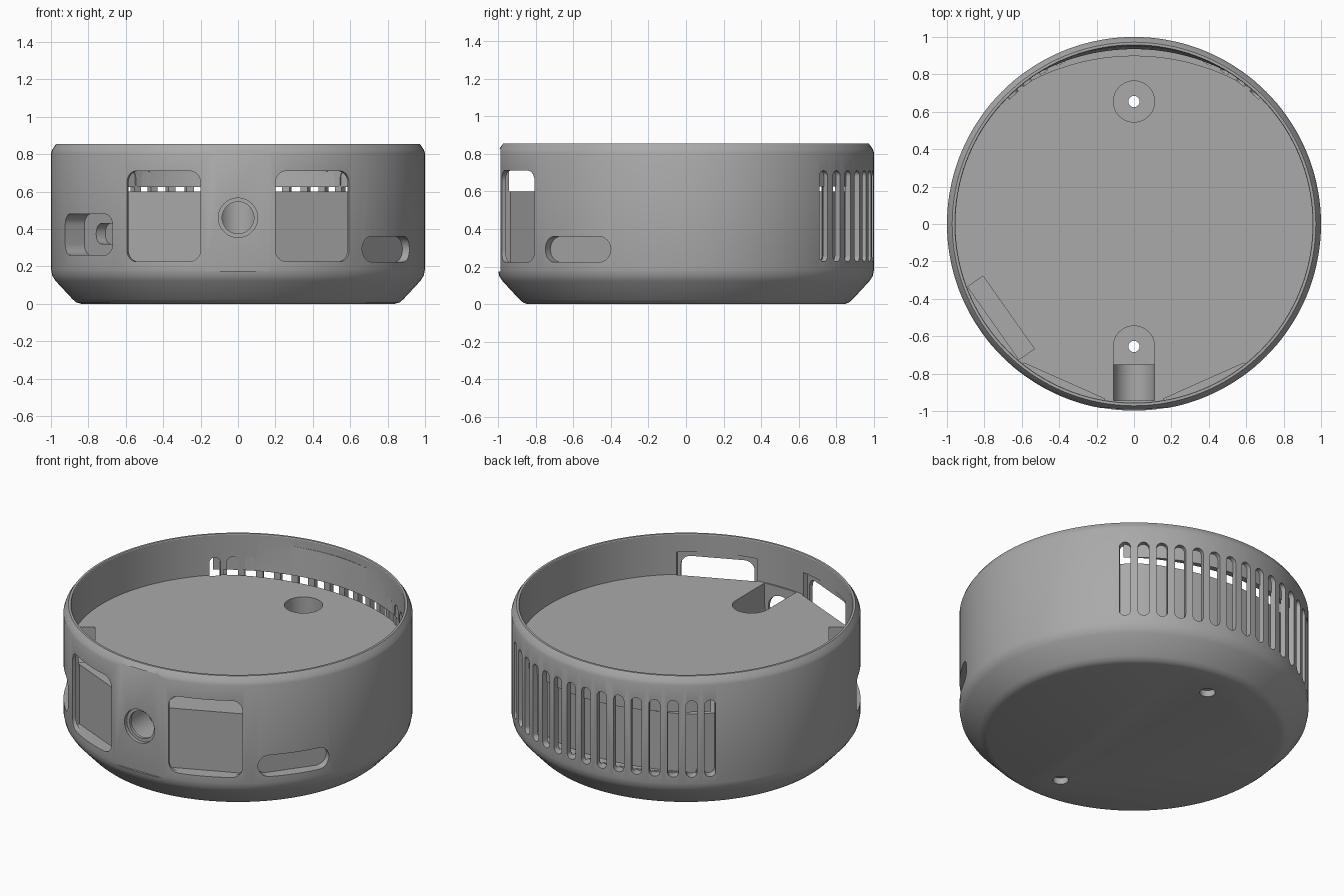
import bpy, bmesh, math
from mathutils import Vector

if "Cube" in bpy.data.objects:
    bpy.data.objects.remove(bpy.data.objects["Cube"])

grey = bpy.data.materials.new("grey plastic")
grey.diffuse_color = (0.40, 0.40, 0.40, 1)
grey.use_nodes = True
grey.node_tree.nodes["Principled BSDF"].inputs["Base Color"].default_value = grey.diffuse_color


def new_object(name, bm):
    bmesh.ops.recalc_face_normals(bm, faces=bm.faces)
    mesh = bpy.data.meshes.new(name)
    bm.to_mesh(mesh)
    bm.free()
    ob = bpy.data.objects.new(name, mesh)
    bpy.context.collection.objects.link(ob)
    mesh.materials.append(grey)
    return ob


def add_prism(bm, lower, upper):
    """Closed prism between two matching loops of 3D points."""
    a = [bm.verts.new(p) for p in lower]
    b = [bm.verts.new(p) for p in upper]
    n = len(a)
    bm.faces.new(a)
    bm.faces.new(b)
    for i in range(n):
        j = (i + 1) % n
        bm.faces.new((a[i], a[j], b[j], b[i]))


def rounded_rect(hw, hh, r, n=8):
    pts = []
    for k, (sx, sy) in enumerate(((1, 1), (-1, 1), (-1, -1), (1, -1))):
        for i in range(n + 1):
            t = math.radians(90 * (k + i / n))
            p = (sx * (hw - r) + r * math.cos(t), sy * (hh - r) + r * math.sin(t))
            if not pts or math.dist(p, pts[-1]) > 1e-4:
                pts.append(p)
    if math.dist(pts[0], pts[-1]) < 1e-4:
        pts.pop()
    return pts


def circle(r, n=48):
    return [(r * math.cos(2 * math.pi * i / n), r * math.sin(2 * math.pi * i / n)) for i in range(n)]


def rectangle(hw, hh):
    return [(hw, hh), (-hw, hh), (-hw, -hh), (hw, -hh)]


def radial(bm, angle, z, outline, d0, d1):
    """Prism facing outward at an angle, between distances d0 and d1 from the axis."""
    a = math.radians(angle)
    n, t = Vector((math.cos(a), math.sin(a), 0)), Vector((-math.sin(a), math.cos(a), 0))
    loops = [[n * d + t * u + Vector((0, 0, z + v)) for u, v in outline] for d in (d0, d1)]
    add_prism(bm, *loops)


def upright(bm, low, high, z0, z1):
    add_prism(bm, [(x, y, z0) for x, y in low], [(x, y, z1) for x, y in high])


def crescent(r, peak, half=43.5, n=40):
    """Region at the back between a circle and a flatter inner arc."""
    h = math.radians(half)
    ex, ey = r * math.sin(h), r * math.cos(h)
    s = peak - ey
    big = (ex * ex + s * s) / (2 * s)
    cy, g = peak - big, math.asin(ex / big)
    steps = [-1 + 2 * i / n for i in range(n + 1)]
    outer = [(r * math.sin(h * k), r * math.cos(h * k)) for k in steps]
    inner = [(big * math.sin(g * k), cy + big * math.cos(g * k)) for k in reversed(steps)]
    return outer + inner[1:-1]


# Round body with solid base and raised rim
profile = [(0.84, 0), (0.865, 0.008), (0.885, 0.025), (0.975, 0.122), (0.993, 0.15), (1, 0.185),
           (1, 0.805), (0.993, 0.825), (0.972, 0.855), (0.958, 0.855), (0.955, 0.85), (0.955, 0.6)]
SEG = 144
bm = bmesh.new()
rings = [[bm.verts.new((r * math.cos(2 * math.pi * i / SEG), r * math.sin(2 * math.pi * i / SEG), z))
          for i in range(SEG)] for r, z in profile]
for p, q in zip(rings, rings[1:]):
    for i in range(SEG):
        j = (i + 1) % SEG
        bm.faces.new((p[i], p[j], q[j], q[i]))
bm.faces.new(rings[0])
bm.faces.new(rings[-1])
body = new_object("round_case", bm)


def combine(operation, build):
    bm = bmesh.new()
    build(bm)
    tool = new_object("helper", bm)
    mod = body.modifiers.new("combine", "BOOLEAN")
    mod.operation, mod.object, mod.solver = operation, tool, "EXACT"
    bpy.context.view_layer.update()
    mesh = bpy.data.meshes.new_from_object(body.evaluated_get(bpy.context.evaluated_depsgraph_get()))
    body.modifiers.clear()
    body.data = mesh
    bpy.data.objects.remove(tool)


def cut(build):
    combine("DIFFERENCE", build)


# Flat front pad
cut(lambda b: radial(b, -90, 0.5, rectangle(0.3, 0.325), 0.985, 1.2))

# Back air channel, fifteen vents and the lining over them
cut(lambda b: upright(b, crescent(0.965, 0.90), crescent(0.965, 0.90), 0.235, 0.63))


def vents(b):
    for k in range(-7, 8):
        radial(b, 90 + 6.14 * k, 0.468, rounded_rect(0.032, 0.242, 0.0315), 0.942, 1.1)


cut(vents)
combine("UNION", lambda b: upright(b, crescent(0.972, 0.935), crescent(0.972, 0.952), 0.625, 0.80))

# Two front windows with flat pane slots behind
for side in (-1, 1):
    ang = -90 + 24 * side
    cut(lambda b: radial(b, ang, 0.4825, rectangle(0.235, 0.2575), 0.918, 0.955))
    cut(lambda b: radial(b, ang, 0.4675, rounded_rect(0.215, 0.2425, 0.06), 0.93, 1.1))

# Plug recess, socket opening and board pocket on the front left
cut(lambda b: radial(b, 215.2, 0.37, rounded_rect(0.22, 0.11, 0.06), 0.85, 1.1))
cut(lambda b: radial(b, 215.2, 0.375, rounded_rect(0.11, 0.055, 0.05), 0.79, 0.9))
cut(lambda b: radial(b, 215.2, 0.56, rectangle(0.238, 0.055), 0.82, 0.92))

# Long slot on the front right
cut(lambda b: radial(b, -36, 0.292, rounded_rect(0.215, 0.068, 0.067), 0.93, 1.1))

# Screw wells and holes
for y in (0.655, -0.655):
    well = [(x, y + v) for x, v in circle(0.11)]
    if y < 0:
        well = [(0.11 * math.cos(math.pi * i / 24), y + 0.11 * math.sin(math.pi * i / 24)) for i in range(25)]
        well += [(-0.11, -0.75), (0.11, -0.75)]
    cut(lambda b: upright(b, well, well, 0.15, 0.62))
    hole = [(x, v + y) for x, v in circle(0.03, 32)]
    wide = [(x, v + y) for x, v in circle(0.045, 32)]
    cut(lambda b: upright(b, hole, hole, -0.1, 0.2))
    cut(lambda b: upright(b, wide, wide, -0.1, 0.04))

# Round front socket with open channel behind
trough = [(0.11 * math.cos(math.pi * (1 + i / 24)), 0.11 * math.sin(math.pi * (1 + i / 24))) for i in range(25)]
trough += [(0.11, 0.16), (-0.11, 0.16)]
cut(lambda b: radial(b, -90, 0.46, trough, 0.74, 0.944))
cut(lambda b: radial(b, -90, 0.46, circle(0.085), 0.90, 1.1))
cut(lambda b: radial(b, -90, 0.46, circle(0.105), 0.962, 1.1))

# Smooth shading with crisp edges
bpy.ops.object.select_all(action="DESELECT")
body.select_set(True)
bpy.context.view_layer.objects.active = body
bpy.ops.object.shade_smooth_by_angle(angle=math.radians(30))
